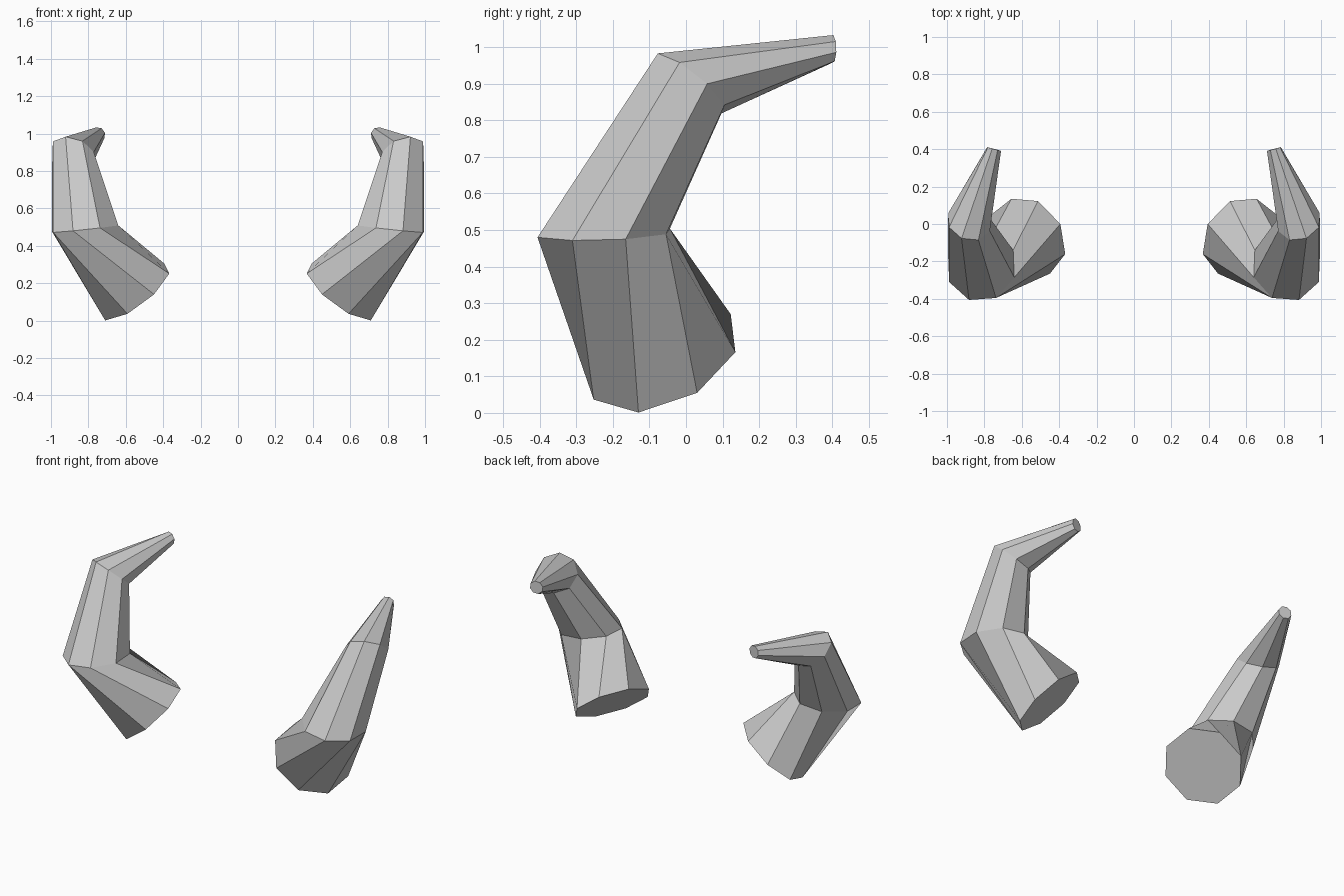
import bpy, bmesh
from math import cos, sin, pi
from mathutils import Vector

if "Cube" in bpy.data.objects:
    bpy.data.objects.remove(bpy.data.objects["Cube"])

SIDES = 8
# Cross-sections from root to tip: centre and two perpendicular radius vectors
SECTIONS = [
    ((0.552, -0.065, 0.153), (0.158, -0.065, -0.152), (-0.103, -0.200, -0.013)),
    ((0.817, -0.225, 0.492), (0.177, 0.060, -0.017), (0.065, -0.181, -0.012)),
    ((0.882, 0.010, 0.901), (0.111, 0.048, -0.001), (0.040, -0.087, 0.082)),
    ((0.748, 0.401, 0.995), (0.037, 0.010, -0.009), (0.010, 0.002, 0.038)),
]


def make_horn(name, side):
    """Tapered, bent octagonal tube; side = 1 or -1 picks the mirror half."""
    bm = bmesh.new()
    rings = []
    for section in SECTIONS:
        c, u, v = (Vector((side * p[0], p[1], p[2])) for p in section)
        rings.append([bm.verts.new(c + u * cos(2 * pi * i / SIDES) + v * sin(2 * pi * i / SIDES))
                      for i in range(SIDES)])
    for lower, upper in zip(rings, rings[1:]):
        for i in range(SIDES):
            j = (i + 1) % SIDES
            bm.faces.new((lower[i], lower[j], upper[j], upper[i]))
    # Root and tip caps
    bm.faces.new(rings[0])
    bm.faces.new(rings[-1])
    bmesh.ops.recalc_face_normals(bm, faces=bm.faces[:])
    mesh = bpy.data.meshes.new(name)
    bm.to_mesh(mesh)
    bm.free()
    bpy.context.collection.objects.link(bpy.data.objects.new(name, mesh))


# The mirrored pair of horns
make_horn("right_horn", 1)
make_horn("left_horn", -1)
